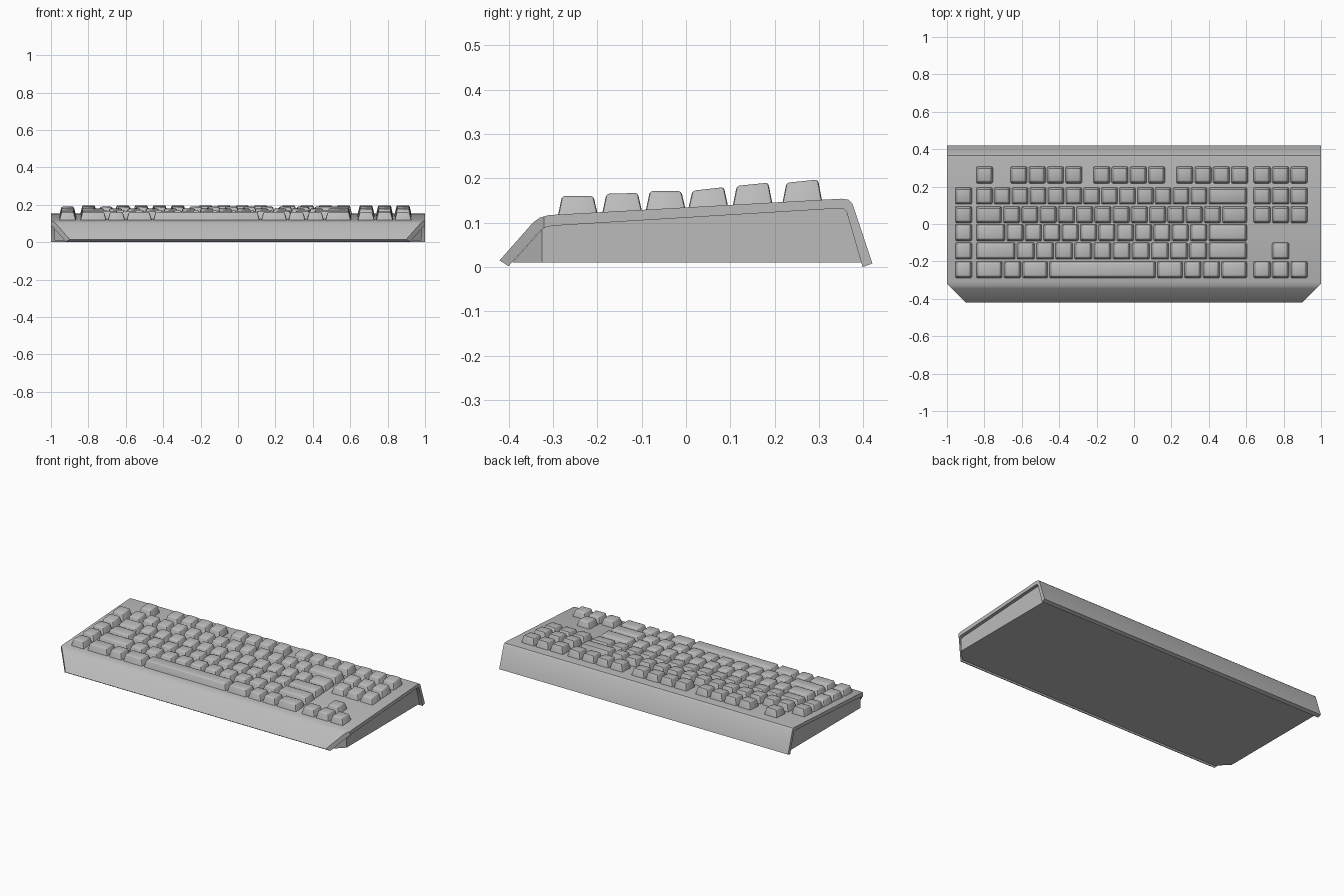
import bpy, bmesh
from mathutils import Vector

if "Cube" in bpy.data.objects:
    bpy.data.objects.remove(bpy.data.objects["Cube"])

grey = bpy.data.materials.new("grey_plastic")
grey.diffuse_color = (0.5, 0.5, 0.5, 1)
grey.use_nodes = True
grey.node_tree.nodes["Principled BSDF"].inputs["Base Color"].default_value = grey.diffuse_color


def finish(name, bm, angle=0.6):
    bmesh.ops.recalc_face_normals(bm, faces=bm.faces)
    mesh = bpy.data.meshes.new(name)
    bm.to_mesh(mesh)
    bm.free()
    mesh.materials.append(grey)
    ob = bpy.data.objects.new(name, mesh)
    bpy.context.collection.objects.link(ob)
    bpy.ops.object.select_all(action='DESELECT')
    ob.select_set(True)
    bpy.context.view_layer.objects.active = ob
    bpy.ops.object.shade_smooth_by_angle(angle=angle)
    return ob


def extrude_profile(name, pts, half, corner):
    """Side profile (y, z) extruded across x, with both front corners cut off."""
    bm = bmesh.new()
    face = bm.faces.new([bm.verts.new((-half, y, z)) for y, z in pts])
    ext = bmesh.ops.extrude_face_region(bm, geom=[face])
    moved = [g for g in ext['geom'] if isinstance(g, bmesh.types.BMVert)]
    bmesh.ops.translate(bm, verts=moved, vec=(2 * half, 0, 0))
    for s in (-1, 1):
        geom = bm.verts[:] + bm.edges[:] + bm.faces[:]
        cut = bmesh.ops.bisect_plane(bm, geom=geom, plane_co=(s * corner, 0, 0),
                                     plane_no=Vector((s, -1, 0)).normalized(),
                                     clear_outer=True)
        edges = [g for g in cut['geom_cut'] if isinstance(g, bmesh.types.BMEdge)]
        bmesh.ops.holes_fill(bm, edges=edges, sides=0)
    return finish(name, bm)


# Folded top shell: front slope, deck and back wall as one bent sheet
outer = [(-0.42, 0.015), (-0.345, 0.1), (-0.33, 0.111), (-0.31, 0.117),
         (0.35, 0.154), (0.366, 0.152), (0.375, 0.143), (0.42, 0.008)]
inner = [(0.398, 0.0), (0.362, 0.124), (0.355, 0.131), (0.34, 0.132),
         (-0.3, 0.093), (-0.318, 0.089), (-0.33, 0.08), (-0.4, 0.002)]
extrude_profile("top_shell", outer + inner, 1.0, 1.32)

# Recessed body with flat base and side panels
body = [(-0.392, 0.01), (-0.32, 0.09), (-0.3, 0.096),
        (0.34, 0.135), (0.36, 0.13), (0.396, 0.01)]
extrude_profile("base_body", body, 0.98, 1.305)


def deck(y):
    return 0.117 + (y + 0.31) * 0.056


def add_key(bm, x0, x1, y, front, back):
    """Tapered keycap; front and back are the heights of its top edge."""
    d, t = 0.045, 0.012
    lo, hi = [], []
    for x, yy, sx, sy in ((x0, y - d, 1, 1), (x1, y - d, -1, 1),
                          (x1, y + d, -1, -1), (x0, y + d, 1, -1)):
        lo.append(bm.verts.new((x, yy, deck(yy) - 0.004)))
        hi.append(bm.verts.new((x + sx * t, yy + sy * t * 0.8,
                                front if sy > 0 else back)))
    top = bm.faces.new(hi)
    bm.faces.new(lo[::-1])
    edges = list(top.edges)
    for i in range(4):
        j = (i + 1) % 4
        f = bm.faces.new((lo[i], lo[j], hi[j], hi[i]))
        edges += [e for e in f.edges if lo[i] in e.verts and hi[i] in e.verts]
    bmesh.ops.bevel(bm, geom=edges, offset=0.006, segments=2, profile=0.5,
                    affect='EDGES')


def run(start, end, n):
    step = (end - start) / n
    return [(start + i * step, start + (i + 1) * step) for i in range(n)]


# Key layout: spans along x for every row
L, R = -0.848, 0.608          # main block limits
S = 0.395                     # left edge of the wide keys on the right
macro = [(-0.96, -0.862)]
nav = run(0.635, 0.932, 3)
rows = {
    "function_keys": (0.262, 0.19, 0.197, [(L, -0.75)] + run(-0.665, -0.273, 4)
                      + run(-0.222, 0.17, 4) + run(0.222, 0.614, 4) + nav),
    "number_keys": (0.15, 0.183, 0.19, macro + run(L, S, 13) + [(S, R)] + nav),
    "upper_letter_keys": (0.05, 0.172, 0.18, macro + [(L, -0.703)]
                          + run(-0.703, 0.468, 12) + [(0.468, R)] + nav),
    "middle_letter_keys": (-0.046, 0.171, 0.171, macro + [(L, -0.685)]
                           + run(-0.685, S, 11) + [(S, R)]),
    "lower_letter_keys": (-0.144, 0.165, 0.167, macro + [(L, -0.63)]
                          + run(-0.63, S, 10) + [(S, R), nav[1]]),
    "space_bar_row_keys": (-0.244, 0.16, 0.16, macro
                           + [(L, -0.7), (-0.7, -0.6), (-0.6, -0.457),
                              (-0.457, 0.12), (0.12, 0.265), (0.265, 0.364),
                              (0.364, 0.463), (0.463, R)] + nav),
}
for name, (y, front, back, spans) in rows.items():
    bm = bmesh.new()
    for x0, x1 in spans:
        add_key(bm, x0 + 0.004, x1 - 0.004, y, front, back)
    finish(name, bm, 0.7)
